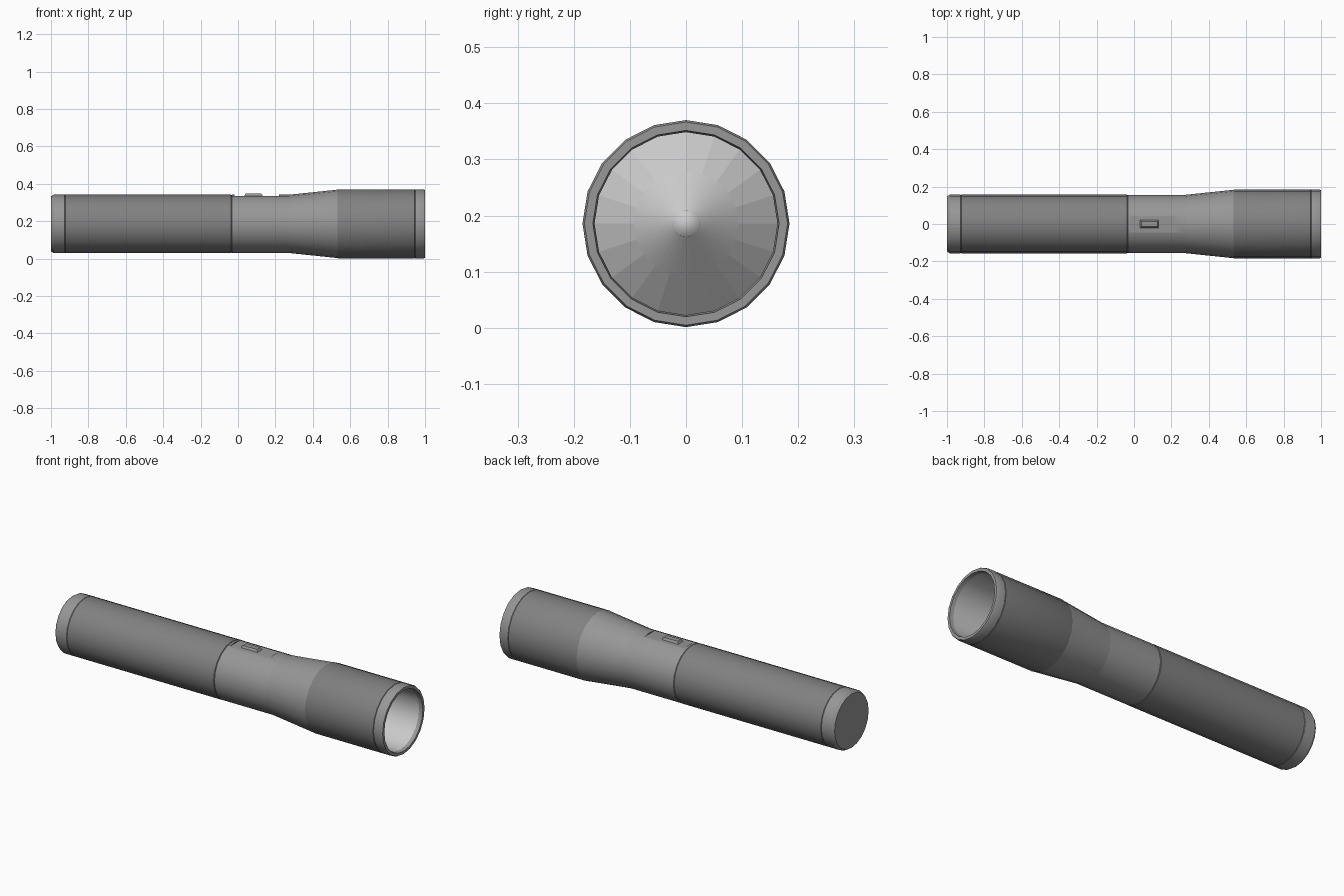
import bpy, bmesh, math

if "Cube" in bpy.data.objects:
    bpy.data.objects.remove(bpy.data.objects["Cube"])

AXIS_Z = 0.1857
SIDES = 20


def material(name, value):
    mat = bpy.data.materials.new(name)
    mat.diffuse_color = (value, value, value, 1)
    mat.use_nodes = True
    mat.node_tree.nodes["Principled BSDF"].inputs["Base Color"].default_value = mat.diffuse_color
    return mat


DARK = material("dark_metal", 0.22)
MID = material("mid_metal", 0.31)
PALE = material("reflective", 0.8)


def smooth(obj, angle=30):
    bpy.ops.object.select_all(action='DESELECT')
    obj.select_set(True)
    bpy.context.view_layer.objects.active = obj
    if angle:
        bpy.ops.object.shade_smooth_by_angle(angle=math.radians(angle))


def finish(bm, name, mat, angle=30):
    mesh = bpy.data.meshes.new(name)
    bm.to_mesh(mesh)
    bm.free()
    mesh.materials.append(mat)
    obj = bpy.data.objects.new(name, mesh)
    bpy.context.collection.objects.link(obj)
    smooth(obj, angle)
    return obj


def lathe(name, profile, mat, caps=False, end_cap=False, sides=SIDES, angle=30):
    """Revolve (x, radius) points around the torch axis."""
    bm = bmesh.new()
    rings = []
    for x, r in profile:
        rings.append([bm.verts.new((x, r * math.sin(2 * math.pi * i / sides),
                                    AXIS_Z + r * math.cos(2 * math.pi * i / sides)))
                      for i in range(sides)])
    for a, b in zip(rings, rings[1:]):
        for i in range(sides):
            j = (i + 1) % sides
            bm.faces.new((a[i], b[i], b[j], a[j]))
    if caps:
        bm.faces.new(rings[0])
    if caps or end_cap:
        bm.faces.new(rings[-1][::-1])
    return finish(bm, name, mat, angle)


def box(name, x0, x1, half_y, z0, z1, mat, inset=0.0):
    """Box whose top may be drawn in to make sloped sides."""
    bm = bmesh.new()
    bmesh.ops.create_cube(bm, size=1)
    for v in bm.verts:
        top = v.co.z > 0
        d = inset if top else 0
        v.co.x = x1 - d if v.co.x > 0 else x0 + d
        v.co.y = (half_y - d) * (1 if v.co.y > 0 else -1)
        v.co.z = z1 if top else z0
    return finish(bm, name, mat)


# Tail cap with chamfered rear edge
lathe("tail_cap", [(-1.0, 0.147), (-0.985, 0.1565), (-0.927, 0.1565), (-0.925, 0.1545)],
      MID, caps=True)

# Long battery tube
lathe("battery_tube", [(-0.925, 0.1545), (-0.923, 0.1565), (-0.038, 0.1565), (-0.036, 0.154)],
      DARK, caps=True)

# Switch collar with a shallow flat pocket cut in the top
collar = lathe("switch_collar", [(-0.036, 0.153), (-0.033, 0.156), (0.275, 0.156)],
               MID, caps=True)
cutter = box("pocket_cutter", -0.02, 0.22, 0.052, 0.335, 0.40, MID)
cutter.hide_render = True
mod = collar.modifiers.new("pocket", 'BOOLEAN')
mod.operation = 'DIFFERENCE'
mod.solver = 'EXACT'
mod.object = cutter
bpy.context.view_layer.objects.active = collar
bpy.ops.object.modifier_apply(modifier=mod.name)
bpy.data.objects.remove(cutter)
smooth(collar)

# Push button
box("switch_button", 0.03, 0.135, 0.024, 0.33, 0.347, MID, 0.010)

# Flared neck
lathe("flared_neck", [(0.275, 0.156), (0.533, 0.183)], MID)

# Head barrel
lathe("head_barrel", [(0.533, 0.183), (0.537, 0.1845), (0.944, 0.1845), (0.946, 0.1825)], DARK)

# Front bezel, rolled over the rim and back down into the head
lathe("front_bezel", [(0.946, 0.1825), (0.948, 0.1845), (0.993, 0.1845), (1.0, 0.181),
                      (1.0, 0.166), (0.98, 0.163)], MID)

# Light tube lining the inside of the head
lathe("inner_sleeve", [(0.98, 0.163), (0.70, 0.163)], PALE)

# Faceted lamp base, smooth lamp cone and flat bulb tip
lathe("lamp_base", [(0.70, 0.163), (0.76, 0.093)], PALE, angle=0)
lathe("lamp_cone", [(0.76, 0.093), (0.82, 0.024)], PALE, sides=40)
lathe("bulb_tip", [(0.82, 0.024), (0.822, 0.0235)], PALE, end_cap=True, sides=40, angle=80)
